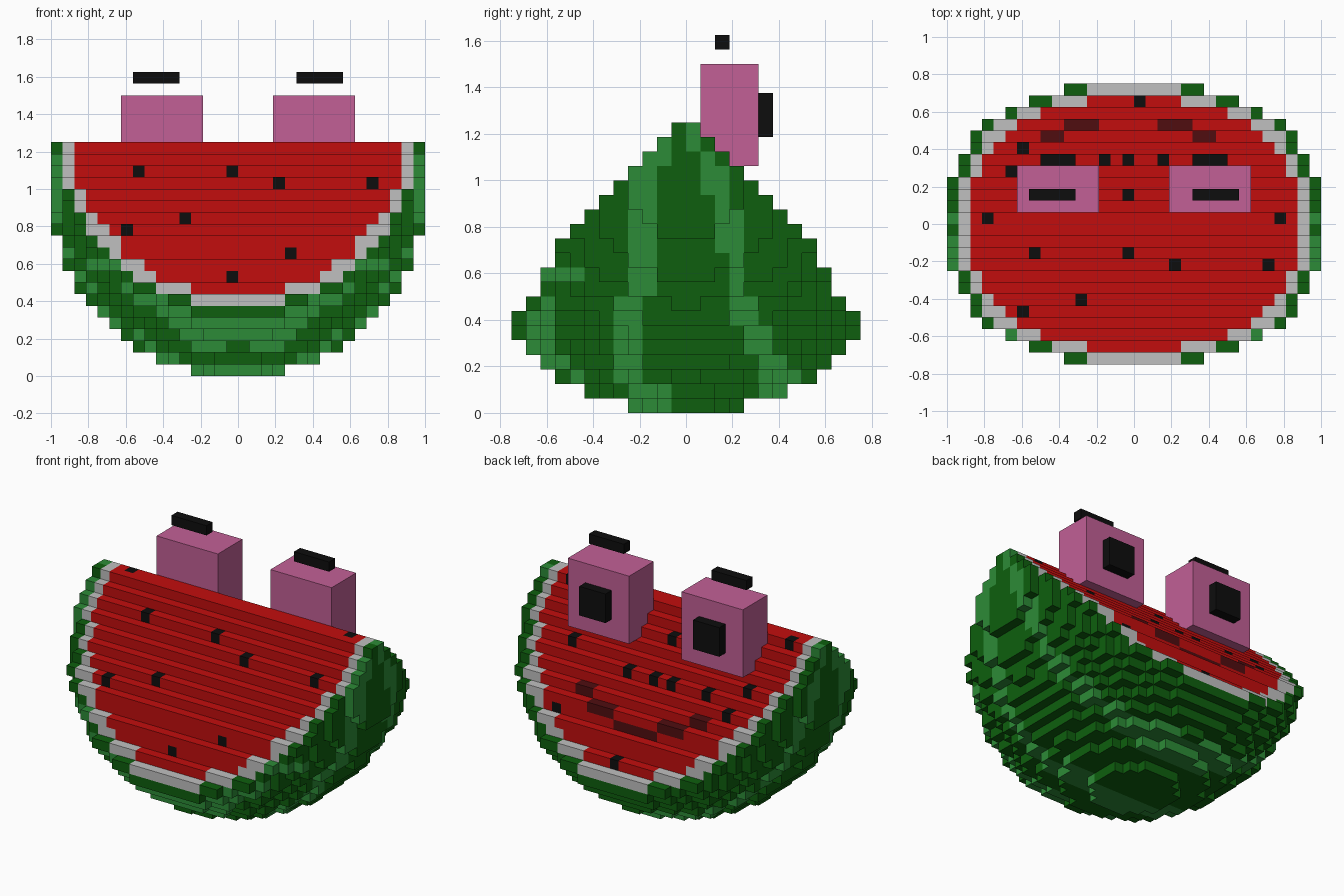
import bpy, bmesh

if "Cube" in bpy.data.objects:
    bpy.data.objects.remove(bpy.data.objects["Cube"], do_unlink=True)

U = 1 / 16  # size of one block


def lin(c):
    c /= 255
    return c / 12.92 if c <= 0.04045 else ((c + 0.055) / 1.055) ** 2.4


def material(name, r, g, b):
    m = bpy.data.materials.new(name)
    col = (lin(r), lin(g), lin(b), 1)
    m.use_nodes = True
    m.diffuse_color = col
    m.node_tree.nodes["Principled BSDF"].inputs["Base Color"].default_value = col
    return m


DARK = material("dark green", 14, 95, 14)
LIGHT = material("light green", 44, 139, 55)
WHITE = material("pale rind", 192, 192, 192)
RED = material("red flesh", 194, 13, 13)
BLACK = material("black", 13, 13, 13)
MAROON = material("dark red", 80, 13, 16)
PINK = material("pink", 194, 96, 150)

# Half depth of the wedge, in blocks, for each layer from the bottom up
DEPTH = [16] * 6 + [12, 11, 10, 10, 9] + list(range(9, 0, -1))

# Light rind stripes: (layers from, to, y block from, to)
STRIPES = [
    (18, 18, -2, -2), (17, 17, -3, -2), (8, 16, -4, -3), (2, 7, -5, -4), (0, 1, -4, -2),
    (18, 19, 0, 0), (17, 17, 1, 1), (15, 16, 1, 2), (14, 14, 2, 2), (11, 13, 2, 3),
    (8, 10, 3, 3), (6, 7, 3, 4), (4, 5, 4, 5), (1, 3, 5, 6), (2, 2, 7, 7),
    (9, 9, -10, -8), (7, 7, -10, -10), (4, 6, -11, -10), (3, 3, -10, -9), (2, 2, -8, -8),
]

# Seeds as (x block, layer) on each cut side
FRONT_SEEDS = {(-9, 17), (-1, 17), (3, 16), (11, 16), (-5, 13), (-10, 12), (4, 10), (-1, 8)}
BACK_SEEDS = {(-13, 19), (12, 19), (-1, 17), (-11, 15), (9, 15), (-3, 14), (-1, 14),
              (2, 14), (-7, 14), (-10, 13), (8, 10), (0, 7)}
# Smile rows: layer -> x blocks
SMILE = {12: (-8, -7, 5, 6), 11: (-6, -5, -4, 2, 3, 4), 10: (-3, -2, -1, 0, 1)}


def dist2(x, y, k):
    return (x + .5) ** 2 + (y + .5) ** 2 + (k - 15.5) ** 2


def solid(x, y, k):
    if not 0 <= k < 20:
        return False
    return max(y + 1, -y) <= DEPTH[k] and dist2(x, y, k) < 256


def classify(x, y, k):
    """Part name and material for one block."""
    d = dist2(x, y, k)
    if y == DEPTH[k] - 1:
        if (x, k) in BACK_SEEDS:
            return "seeds", BLACK
        if x in SMILE.get(k, ()):
            return "smile", MAROON
    if y == -DEPTH[k] and (x, k) in FRONT_SEEDS:
        return "seeds", BLACK
    if d < 199:
        return "flesh", RED
    if d < 226 or (k == 6 and -4 <= x < 4):
        return "pale_rind", WHITE
    if any(a <= k <= b and c <= y <= e for a, b, c, e in STRIPES):
        return "striped_skin", LIGHT
    return "striped_skin", DARK


class Part:
    def __init__(self, name):
        self.name, self.bm, self.verts, self.mats = name, bmesh.new(), {}, []

    def quad(self, pts, mat):
        if mat not in self.mats:
            self.mats.append(mat)
        vs = []
        for p in pts:
            if p not in self.verts:
                self.verts[p] = self.bm.verts.new([c * U for c in p])
            vs.append(self.verts[p])
        self.bm.faces.new(vs).material_index = self.mats.index(mat)

    def finish(self):
        me = bpy.data.meshes.new(self.name)
        self.bm.to_mesh(me)
        self.bm.free()
        for m in self.mats:
            me.materials.append(m)
        bpy.context.collection.objects.link(bpy.data.objects.new(self.name, me))


# Melon wedge: only the exposed block sides become faces
parts = {}
for k in range(20):
    for y in range(-16, 16):
        for x in range(-16, 16):
            if not solid(x, y, k):
                continue
            cell = (x, y, k)
            for axis in range(3):
                for side in (0, 1):
                    n = list(cell)
                    n[axis] += 2 * side - 1
                    if solid(*n):
                        continue
                    ring = []
                    for a, b in ((0, 0), (1, 0), (1, 1), (0, 1)):
                        p = list(cell)
                        p[axis] += side
                        p[(axis + 1) % 3] += a
                        p[(axis + 2) % 3] += b
                        ring.append(tuple(p))
                    name, mat = classify(x, y, k)
                    if name not in parts:
                        parts[name] = Part(name)
                    parts[name].quad(ring if side else ring[::-1], mat)
for p in parts.values():
    p.finish()


def box(name, mat, lo, hi):
    """Box between two corners given in blocks."""
    bm = bmesh.new()
    bmesh.ops.create_cube(bm, size=1)
    for v in bm.verts:
        v.co = [U * (hi[i] if v.co[i] > 0 else lo[i]) for i in range(3)]
    me = bpy.data.meshes.new(name)
    bm.to_mesh(me)
    bm.free()
    me.materials.append(mat)
    bpy.context.collection.objects.link(bpy.data.objects.new(name, me))


# Eyes with pupils on the back side and floating eyebrows
for side, s in (("left", 1), ("right", -1)):
    for part, mat, x0, x1, y0, y1, z0, z1 in (
            ("eye", PINK, 3, 10, 1, 5, 17, 24),
            ("pupil", BLACK, 5, 8, 5, 6, 19, 22),
            ("eyebrow", BLACK, 5, 9, 2, 3, 25, 26)):
        xa, xb = sorted((s * x0, s * x1))
        box(f"{side}_{part}", mat, (xa, y0, z0), (xb, y1, z1))
